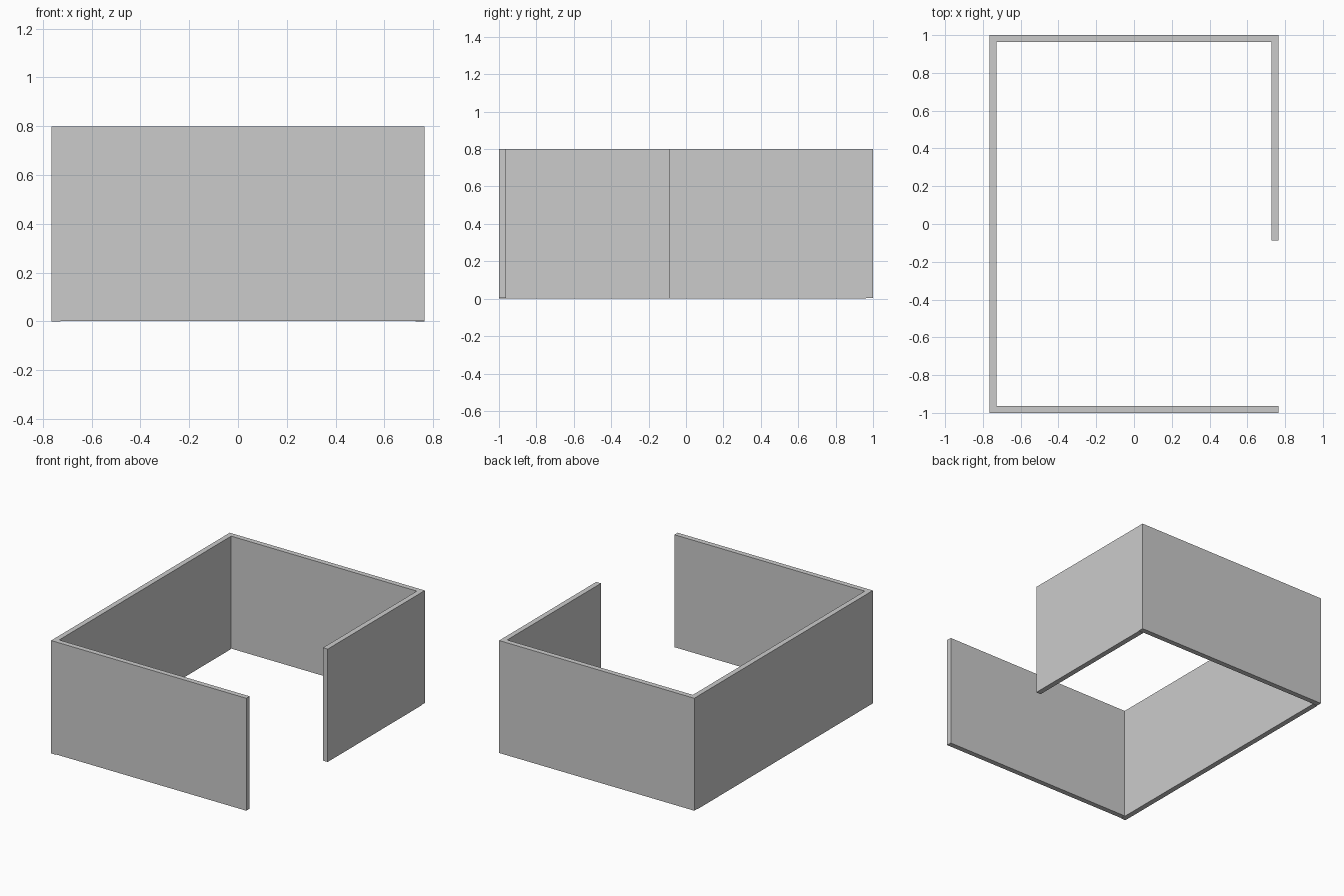
import bpy

if "Cube" in bpy.data.objects:
    bpy.data.objects.remove(bpy.data.objects["Cube"])

HX, HY, T, H = 0.765, 1.0, 0.037, 0.8   # half width, half depth, thickness, height


def wall(name, x0, x1, y0, y1, z0=0.0):
    bpy.ops.mesh.primitive_cube_add(size=1, location=((x0 + x1) / 2, (y0 + y1) / 2, (z0 + H) / 2))
    ob = bpy.context.object
    ob.name = name
    ob.scale = (x1 - x0, y1 - y0, H - z0)
    bpy.ops.object.transform_apply(location=False, rotation=False, scale=True)
    return ob


# Side walls; the right one stops short to leave the doorway
wall("left_wall", -HX, -HX + T, -HY, HY - T)
wall("right_wall", HX - T, HX, -0.088, HY - T)

# Front and back walls, butted against the sides
wall("front_wall", -HX + T, HX, -HY, -HY + T, 0.003)
wall("back_wall", -HX, HX, HY - T, HY, 0.003)
